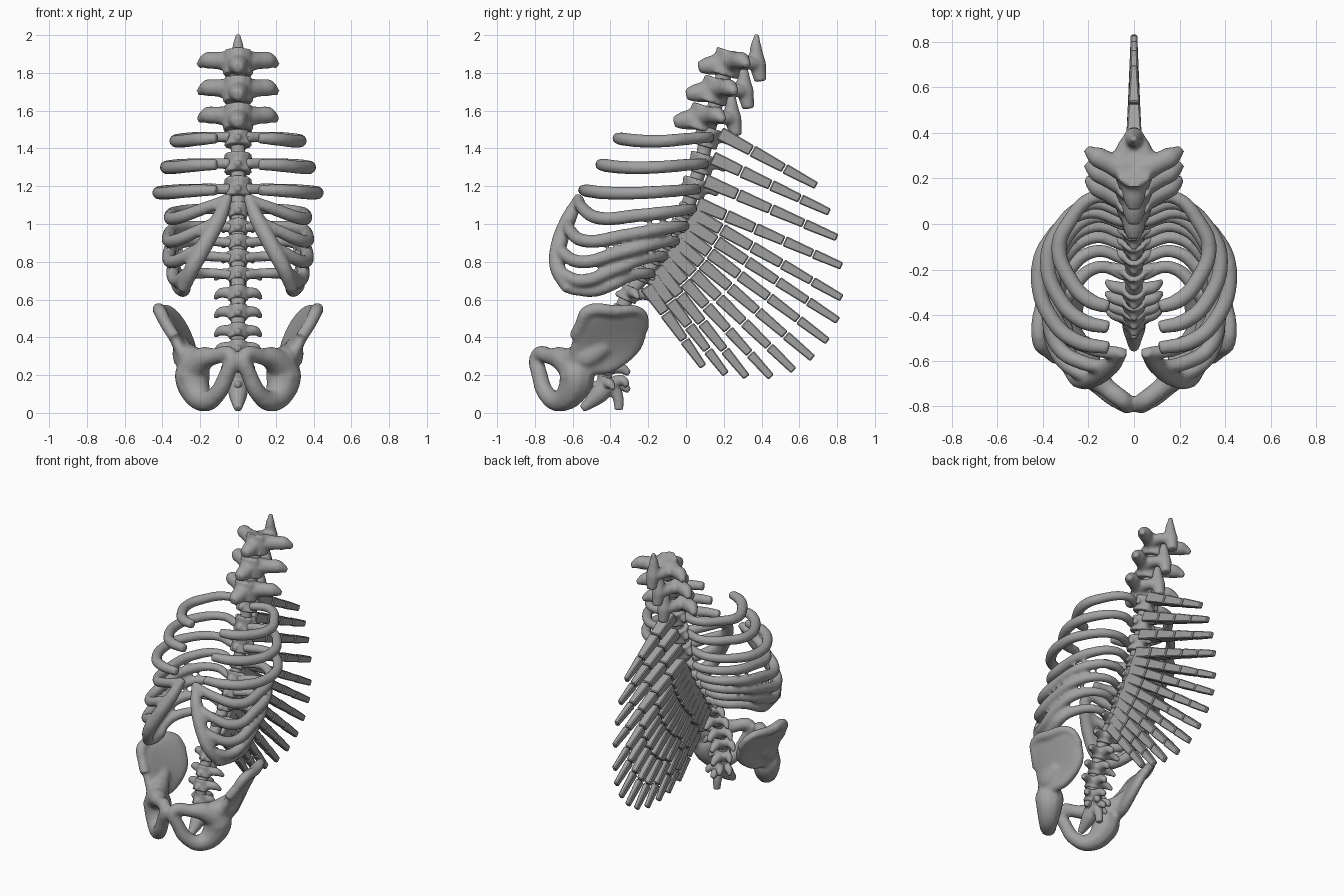
import bpy, bmesh
from mathutils import Vector

if "Cube" in bpy.data.objects:
    bpy.data.objects.remove(bpy.data.objects["Cube"])

bone = bpy.data.materials.new("bone_grey")
bone.use_nodes = True
bone.diffuse_color = (0.36, 0.36, 0.36, 1)
bone.node_tree.nodes["Principled BSDF"].inputs["Base Color"].default_value = (0.36, 0.36, 0.36, 1)


def link(obj):
    bpy.context.collection.objects.link(obj)
    return obj


def tube(points, cyclic=False):
    """Smooth tapered tube through (x, y, z, radius) points."""
    cu = bpy.data.curves.new("tube", "CURVE")
    cu.dimensions = "3D"
    cu.bevel_depth, cu.bevel_resolution, cu.resolution_u = 1, 3, 8
    cu.use_fill_caps = True
    sp = cu.splines.new("BEZIER")
    sp.bezier_points.add(len(points) - 1)
    sp.use_cyclic_u = cyclic
    for bp, p in zip(sp.bezier_points, points):
        bp.co, bp.radius = p[:3], p[3]
        bp.handle_left_type = bp.handle_right_type = "AUTO"
    return link(bpy.data.objects.new("tube", cu))


def fuse(name, parts, voxel=0.011, smooth=4):
    """Mirror the half-built parts and blend them into one smooth bone."""
    bpy.ops.object.select_all(action="DESELECT")
    for o in parts:
        o.select_set(True)
    bpy.context.view_layer.objects.active = parts[0]
    bpy.ops.object.convert(target="MESH")
    if len(parts) > 1:
        bpy.ops.object.join()
    obj = bpy.context.view_layer.objects.active
    obj.name = name
    obj.data.materials.clear()
    obj.data.materials.append(bone)
    obj.modifiers.new("mirror", "MIRROR").use_mirror_merge = False
    rm = obj.modifiers.new("blend", "REMESH")
    rm.mode, rm.voxel_size, rm.use_smooth_shade = "VOXEL", voxel, True
    sm = obj.modifiers.new("soften", "SMOOTH")
    sm.factor, sm.iterations = 0.5, smooth
    return obj


def path(points, t):
    """Point at fraction t of a polyline."""
    f = t * (len(points) - 1)
    i = min(int(f), len(points) - 2)
    return Vector(points[i]).lerp(Vector(points[i + 1]), f - i)


# Neck vertebrae: drum body, front keel, swept wings and an upright rear spine
for i in range(3):
    y, z = 0.22 - 0.065 * i, 1.855 - 0.145 * i
    fuse(f"neck_vertebra_{i + 1}", [
        tube([(0, y - 0.02, z - 0.068, 0.083), (0, y, z, 0.076), (0, y + 0.02, z + 0.058, 0.083)]),
        tube([(0, y - 0.05, z - 0.01, 0.06), (0, y - 0.11, z - 0.018, 0.048), (0, y - 0.155, z - 0.025, 0.03)]),
        tube([(0.04, y + 0.02, z + 0.005, 0.06), (0.11, y + 0.05, z + 0.01, 0.047),
              (0.16, y + 0.075, z + 0.01, 0.047), (0.21, y + 0.11, z - 0.015, 0.018)]),
        tube([(0.055, y + 0.03, z, 0.045), (0.045, y + 0.1, z, 0.038), (0.01, y + 0.16, z - 0.01, 0.036)]),
        tube([(0, y + 0.155, z + 0.15, 0.014), (0, y + 0.15, z + 0.08, 0.032),
              (0, y + 0.16, z - 0.01, 0.046), (0, y + 0.175, z - 0.1, 0.034)]),
    ])

# Back vertebrae down the leaning column
column = [(0.11, 1.46), (0.08, 1.32), (0.04, 1.19), (0, 1.07), (-0.04, 0.98), (-0.09, 0.9),
          (-0.15, 0.82), (-0.22, 0.73), (-0.3, 0.63), (-0.35, 0.53), (-0.39, 0.43),
          (-0.42, 0.34), (-0.43, 0.24), (-0.43, 0.15)]
for i, (y, z) in enumerate(column):
    upper, lumbar = i < 3, i > 6
    r = 0.075 if upper else 0.054
    h = 0.05 if upper else 0.036
    s = 0.125 if lumbar and i < 12 else 0.085
    wing_y = 0.05 if lumbar else 0.03
    fuse(f"back_vertebra_{i + 1}", [
        tube([(0, y - 0.015, z - h, r), (0, y, z, r * 0.85), (0, y + 0.015, z + h, r)]),
        tube([(0, y, z, 0.032), (0, y - r - 0.02, z, 0.016)]),
        tube([(0.02, y + 0.01, z, 0.034), (s * 0.7, y + wing_y * 0.5, z + 0.005, 0.028),
              (s, y + wing_y, z - 0.025, 0.012)]),
        tube([(0, y + 0.02, z, 0.04), (0, y + 0.09, z - 0.005, 0.03), (0, y + 0.13, z - 0.035, 0.018)]),
    ], 0.009)

# Core that carries the column between the vertebrae
fuse("spinal_core", [tube([(0, 0.22, 1.86, 0.045)] + [(0, y, z, 0.04) for y, z in column])])

# Tail bone with hooked prongs
fuse("tail_bone", [
    tube([(0, -0.4, 0.17, 0.055), (0, -0.46, 0.1, 0.052), (0, -0.55, 0.02, 0.022)]),
    tube([(0, -0.39, 0.16, 0.04), (0, -0.36, 0.08, 0.03), (0, -0.355, 0.015, 0.024)]),
    tube([(0, -0.38, 0.16, 0.04), (0.04, -0.33, 0.17, 0.026), (0.05, -0.31, 0.14, 0.016)]),
], 0.009)

# Three open upper rib pairs: half width, back y, height, front y
for i, (w, yb, z, yf) in enumerate([(0.33, 0.11, 1.45, -0.365), (0.38, 0.08, 1.31, -0.455),
                                    (0.42, 0.04, 1.175, -0.545)]):
    fuse(f"open_ribs_{i + 1}", [tube([
        (0.04, yb - 0.03, z + 0.01, 0.03), (0.5 * w, yb + 0.01, z + 0.01, 0.03),
        (0.88 * w, yb - 0.11, z, 0.034), (w, (yb + yf) / 2 + 0.02, z - 0.01, 0.035),
        (0.85 * w, yf + 0.12, z - 0.01, 0.036), (0.6 * w, yf + 0.03, z, 0.036),
        (0.11, yf, z + 0.005, 0.03)])])

# Closed lower cage: breast strip with five ribs running into it
strip = [(0.05, -0.56, 1.15), (0.1, -0.62, 1.03), (0.17, -0.67, 0.9),
         (0.24, -0.68, 0.77), (0.29, -0.62, 0.65)]
cage = [tube([(*p, r) for p, r in zip(strip, (0.026, 0.042, 0.045, 0.043, 0.033))])]
for i, (w, zf, yf) in enumerate([(0.355, 1.03, -0.52), (0.365, 0.91, -0.6), (0.365, 0.8, -0.63),
                                 (0.345, 0.7, -0.62), (0.32, 0.65, -0.55)]):
    y, z = column[i + 3]
    e = path(strip, 0.04 + 0.235 * i)
    cage.append(tube([
        (0.03, y - 0.01, z, 0.026), (0.5 * w, y + 0.03, z + 0.01, 0.029),
        (0.88 * w, y - 0.08, z - 0.005, 0.034), (w, (y + yf) / 2, (z + zf) / 2 - 0.005, 0.036),
        (0.93 * w, yf + 0.07, zf, 0.036), (0.5 * (0.88 * w + e.x), (yf + e.y) / 2, (zf + e.z) / 2, 0.034),
        (*e, 0.028)]))
fuse("rib_cage", cage)

# Pelvis wing: a curved sheet, rows of (height, front y, back y, front x, back x)
rows = [(0.2, -0.55, -0.42, 0.28, 0.25), (0.27, -0.63, -0.29, 0.28, 0.23),
        (0.36, -0.62, -0.21, 0.32, 0.235), (0.47, -0.57, -0.2, 0.38, 0.285),
        (0.54, -0.52, -0.22, 0.415, 0.345)]
bm = bmesh.new()
grid = [[bm.verts.new((xf + (xb - xf) * t + 0.06 * t * (1 - t), yf + (yb - yf) * t,
                       z + 0.06 * t * (1 - t) * (z > 0.5)))
         for t in (0, 0.25, 0.5, 0.75, 1)] for z, yf, yb, xf, xb in rows]
for a, b in zip(grid, grid[1:]):
    for j in range(4):
        bm.faces.new((a[j], a[j + 1], b[j + 1], b[j]))
me = bpy.data.meshes.new("wing")
bm.to_mesh(me)
bm.free()
wing = link(bpy.data.objects.new("wing", me))
thick = wing.modifiers.new("thickness", "SOLIDIFY")
thick.thickness, thick.offset = 0.065, 0
wing.modifiers.new("round", "SUBSURF").levels = 2
# Pelvis ring with its opening, hip socket mass and rolled crest
ring = tube([(0.035, -0.785, 0.3, 0.042), (0.12, -0.72, 0.3, 0.044), (0.2, -0.64, 0.275, 0.07),
             (0.24, -0.58, 0.2, 0.098), (0.23, -0.595, 0.13, 0.085), (0.18, -0.665, 0.065, 0.06),
             (0.12, -0.73, 0.09, 0.048), (0.06, -0.775, 0.2, 0.044)], True)
socket = tube([(0.23, -0.61, 0.28, 0.07), (0.275, -0.52, 0.3, 0.075), (0.3, -0.42, 0.36, 0.045)])
crest = tube([(0.335, -0.59, 0.4, 0.034), (0.38, -0.555, 0.47, 0.034), (0.412, -0.52, 0.535, 0.037),
              (0.41, -0.38, 0.54, 0.033), (0.35, -0.24, 0.53, 0.028), (0.28, -0.215, 0.44, 0.024)])
fuse("pelvis", [wing, ring, socket, crest], 0.012, 8)

# Sail of jointed spines fanning out behind the column
roots = [(0.18, 1.48), (0.14, 1.35), (0.1, 1.23)]
roots += [(0.06 - 0.03 * k, 1.11 - 0.049 * k) for k in range(10)]
tips = [(0.695, 1.2), (0.765, 1.06), (0.805, 0.925), (0.83, 0.775), (0.83, 0.605), (0.81, 0.485), (0.755, 0.375),
        (0.675, 0.285), (0.575, 0.22), (0.455, 0.185), (0.325, 0.185), (0.215, 0.2), (0.095, 0.24)]
for i, (root, tip) in enumerate(zip(roots, tips)):
    a, b = Vector((0, *root)), Vector((0, *tip))
    length = (b - a).length
    up = (b - a).normalized().cross(Vector((1, 0, 0)))
    n = max(3, round(length / 0.18))
    bm = bmesh.new()
    for k in range(n):
        t0, t1 = k / n, (k + 1) / n - 0.006 / length
        for v in bmesh.ops.create_cube(bm, size=2)["verts"]:
            t = t1 if v.co.y > 0 else t0
            half = 0.046 - 0.032 * t
            tall = 0.037 - 0.014 * t - (0.003 if v.co.y > 0 else 0)
            v.co = a.lerp(b, t) + Vector((v.co.x * half, 0, 0)) + up * v.co.z * tall
    bmesh.ops.recalc_face_normals(bm, faces=bm.faces)
    me = bpy.data.meshes.new(f"sail_spine_{i + 1}")
    bm.to_mesh(me)
    bm.free()
    me.materials.append(bone)
    sail = link(bpy.data.objects.new(f"sail_spine_{i + 1}", me))
    bev = sail.modifiers.new("edge", "BEVEL")
    bev.width, bev.segments = 0.006, 1
